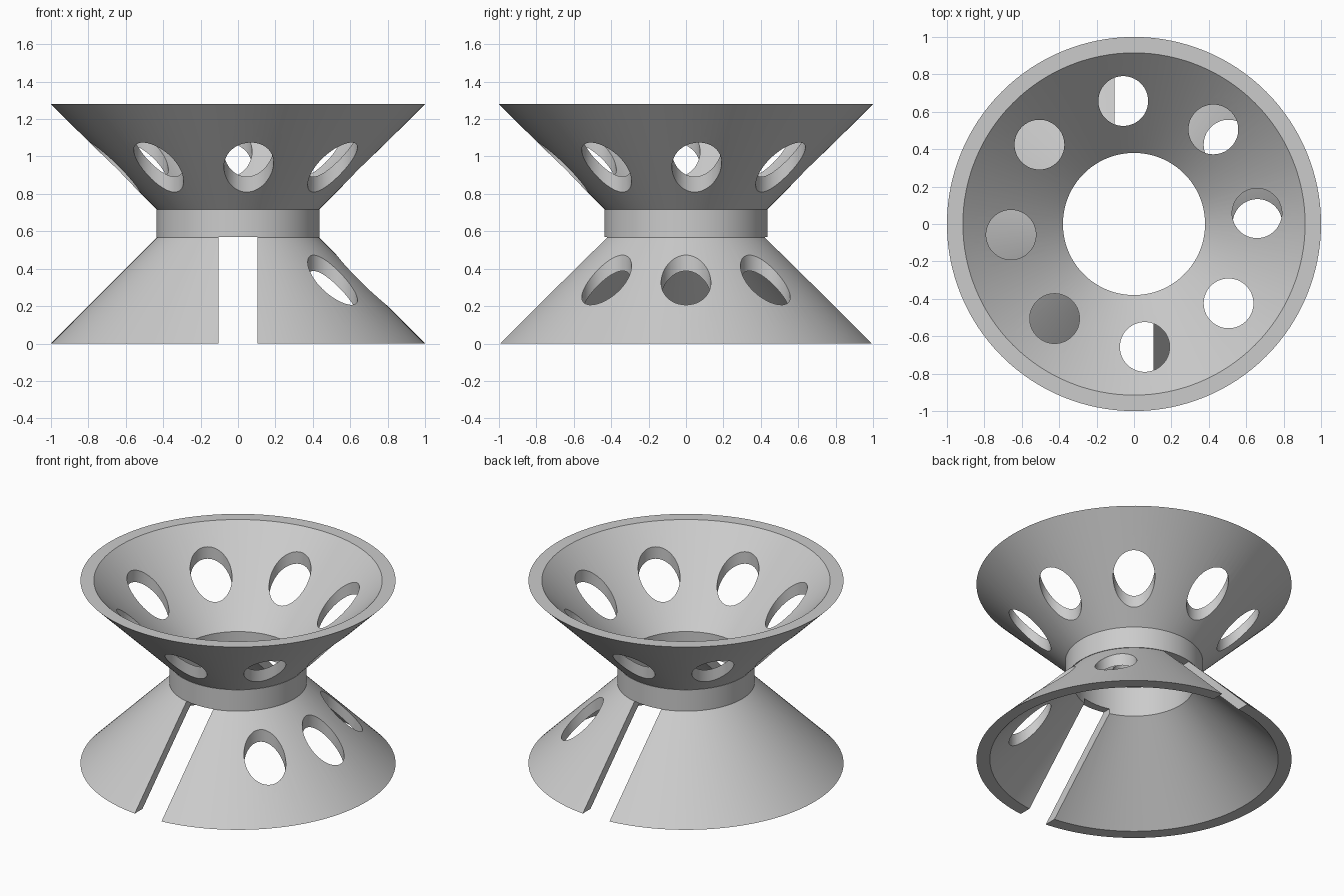
import bpy
import bmesh
from math import cos, sin, radians, tau

cube = bpy.data.objects.get("Cube")
if cube:
    bpy.data.objects.remove(cube, do_unlink=True)

HEIGHT = 1.28
SEGMENTS = 128
HOLE_RADIUS = 0.133
HOLE_RING = 0.66

grey = bpy.data.materials.new("light grey")
grey.use_nodes = True
colour = (0.6, 0.6, 0.6, 1)
grey.diffuse_color = colour
grey.node_tree.nodes["Principled BSDF"].inputs["Base Color"].default_value = colour


def add_object(name, bm):
    bmesh.ops.recalc_face_normals(bm, faces=bm.faces)
    mesh = bpy.data.meshes.new(name)
    bm.to_mesh(mesh)
    bm.free()
    mesh.materials.append(grey)
    obj = bpy.data.objects.new(name, mesh)
    bpy.context.collection.objects.link(obj)
    return obj


def lathe(name, profile):
    """Revolve a closed (radius, z) outline about the z axis."""
    bm = bmesh.new()
    rings = []
    for i in range(SEGMENTS):
        a = tau * i / SEGMENTS
        rings.append([bm.verts.new((r * cos(a), r * sin(a), z)) for r, z in profile])
    n = len(profile)
    for i in range(SEGMENTS):
        here, there = rings[i], rings[(i + 1) % SEGMENTS]
        for j in range(n):
            k = (j + 1) % n
            bm.faces.new((here[j], there[j], there[k], here[k]))
    return add_object(name, bm)


def hole_cutter(name, angle, bottom, top):
    bpy.ops.mesh.primitive_cylinder_add(
        vertices=64, radius=HOLE_RADIUS, depth=top - bottom,
        location=(HOLE_RING * cos(angle), HOLE_RING * sin(angle), (bottom + top) / 2))
    cutter = bpy.context.object
    cutter.name = name
    return cutter


# Flared spool: two hollow cones joined by a collar
spool = lathe("flared_spool", [
    (1, 0), (0.432, 0.568), (0.436, 0.568), (0.436, 0.717), (0.434, 0.717),
    (1, HEIGHT), (0.915, HEIGHT), (0.38, 0.745), (0.38, 0.535), (0.915, 0)])

# Eight vertical holes in the upper cone, three in the lower one
cutters = [hole_cutter("upper_hole_cutter", radians(5 + 45 * i), 0.74, 1.4)
           for i in range(8)]
cutters += [hole_cutter("lower_hole_cutter", radians(a), -0.1, 0.56)
            for a in (-40, 0, 40)]

# Straight slot through the front and back of the lower cone
bpy.ops.mesh.primitive_cube_add(size=1, location=(0, 0, 0.2345))
slot = bpy.context.object
slot.name = "slot_cutter"
slot.scale = (0.207, 2.4, 0.669)
cutters.append(slot)

bpy.context.view_layer.update()
bpy.ops.object.select_all(action="DESELECT")
spool.select_set(True)
bpy.context.view_layer.objects.active = spool
for cutter in cutters:
    cut = spool.modifiers.new("cut", "BOOLEAN")
    cut.operation = "DIFFERENCE"
    cut.solver = "EXACT"
    cut.object = cutter
    bpy.ops.object.modifier_apply(modifier=cut.name)
    bpy.data.objects.remove(cutter, do_unlink=True)

bpy.ops.object.shade_smooth_by_angle(angle=radians(25))
